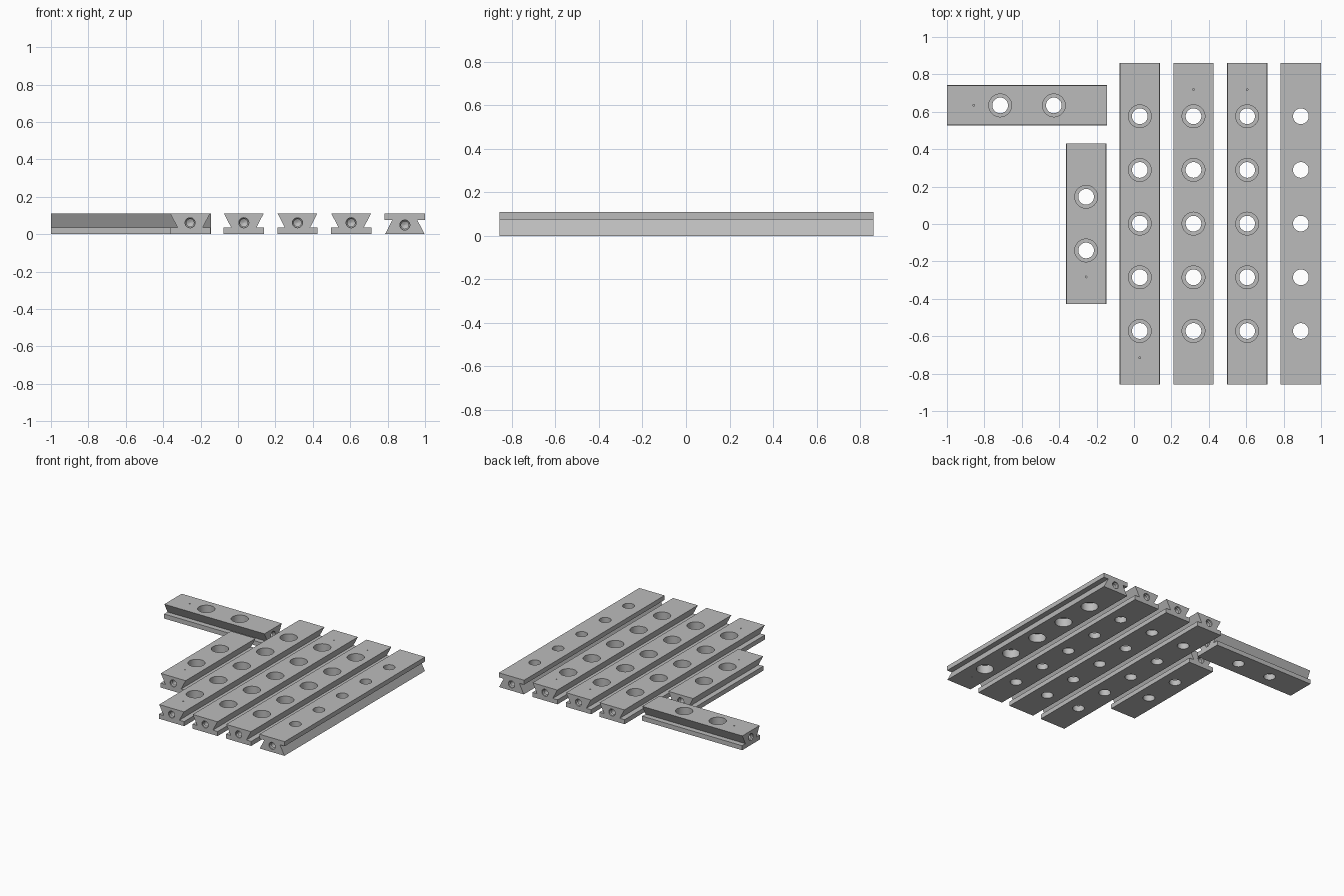
import bpy, bmesh
from math import pi
from mathutils import Matrix

if "Cube" in bpy.data.objects:
    bpy.data.objects.remove(bpy.data.objects["Cube"], do_unlink=True)

HEIGHT = 0.11
PITCH = 0.287
LONG, SHORT = 6 * PITCH - 0.004, 3 * PITCH - 0.004

steel = bpy.data.materials.new("plain grey")
steel.use_nodes = True
grey = (0.5, 0.5, 0.5, 1)
steel.diffuse_color = grey
steel.node_tree.nodes["Principled BSDF"].inputs["Base Color"].default_value = grey


def new_object(name, bm):
    bmesh.ops.recalc_face_normals(bm, faces=bm.faces)
    mesh = bpy.data.meshes.new(name)
    bm.to_mesh(mesh)
    bm.free()
    mesh.materials.append(steel)
    obj = bpy.data.objects.new(name, mesh)
    bpy.context.collection.objects.link(obj)
    return obj


def lathe(bm, profile, matrix, sides=40):
    """Closed solid of revolution from (radius, height) pairs."""
    rings = []
    for r, h in profile:
        ring = bmesh.ops.create_circle(
            bm, segments=sides, radius=r,
            matrix=matrix @ Matrix.Translation((0, 0, h)))["verts"]
        rings.append(ring)
    for a, b in zip(rings, rings[1:]):
        for i in range(sides):
            j = (i + 1) % sides
            bm.faces.new((a[i], a[j], b[j], b[i]))
    bm.faces.new(rings[0])
    bm.faces.new(rings[-1])


def rail_body(name, length):
    """Dovetail head on a flat flange, extruded along y."""
    half = [(0.108, 0), (0.108, 0.035), (0.067, 0.035), (0.106, HEIGHT)]
    outline = half + [(-x, z) for x, z in reversed(half)]
    bm = bmesh.new()
    face = bm.faces.new([bm.verts.new((x, -length / 2, z)) for x, z in outline])
    ext = bmesh.ops.extrude_face_region(bm, geom=[face])
    verts = [v for v in ext["geom"] if isinstance(v, bmesh.types.BMVert)]
    bmesh.ops.translate(bm, verts=verts, vec=(0, length, 0))
    return new_object(name, bm)


def rail_holes(length, count, pin_y):
    """Counterbored bolt holes, drilled ends and one pin hole."""
    bm = bmesh.new()
    bore = [(0.042, -0.02), (0.042, 0.045), (0.061, 0.045), (0.061, 0.13)]
    for i in range(count):
        y = (i - (count - 1) / 2) * PITCH
        lathe(bm, bore, Matrix.Translation((0, y, 0)))
    drill = [(0.027, -0.02), (0.027, 0.01), (0.02, 0.017), (0.02, 0.1), (0.002, 0.11)]
    for side in (-1, 1):
        place = Matrix.Translation((0, side * length / 2, 0.061))
        lathe(bm, drill, place @ Matrix.Rotation(side * pi / 2, 4, "X"), 24)
    lathe(bm, [(0.005, 0.09), (0.005, 0.13)], Matrix.Translation((0, pin_y, 0)), 8)
    return new_object("hole_cutter", bm)


def build_rail(name, length, count, pin_y, x, y, turn=0, flipped=False):
    obj = rail_body(name, length)
    cutter = rail_holes(length, count, pin_y)
    cutter.hide_render = True
    mod = obj.modifiers.new("holes", "BOOLEAN")
    mod.object = cutter
    mod.solver = "EXACT"
    bpy.context.view_layer.update()
    mesh = bpy.data.meshes.new_from_object(
        obj.evaluated_get(bpy.context.evaluated_depsgraph_get()))
    obj.modifiers.clear()
    obj.data = mesh
    bpy.data.objects.remove(cutter, do_unlink=True)
    matrix = Matrix.Translation((x, y, 0)) @ Matrix.Rotation(turn, 4, "Z")
    if flipped:
        matrix = matrix @ Matrix.Translation((0, 0, HEIGHT)) @ Matrix.Rotation(pi, 4, "Y")
    obj.matrix_world = matrix
    # smooth round walls, keep machined edges crisp
    bpy.ops.object.select_all(action="DESELECT")
    obj.select_set(True)
    bpy.context.view_layer.objects.active = obj
    bpy.ops.object.shade_smooth_by_angle(angle=pi / 6)


# four long rails, the last one upside down
for i in range(4):
    build_rail(f"long_rail_{i + 1}", LONG, 5, -0.717, 0.031 + i * PITCH, 0.002,
               turn=pi if i in (1, 2) else 0, flipped=(i == 3))

# two short rails, one turned crosswise
build_rail("short_rail", SHORT, 2, -0.285, -0.256, 0.002)
build_rail("cross_rail", SHORT, 2, -0.285, -0.572, 0.634, turn=-pi / 2)
